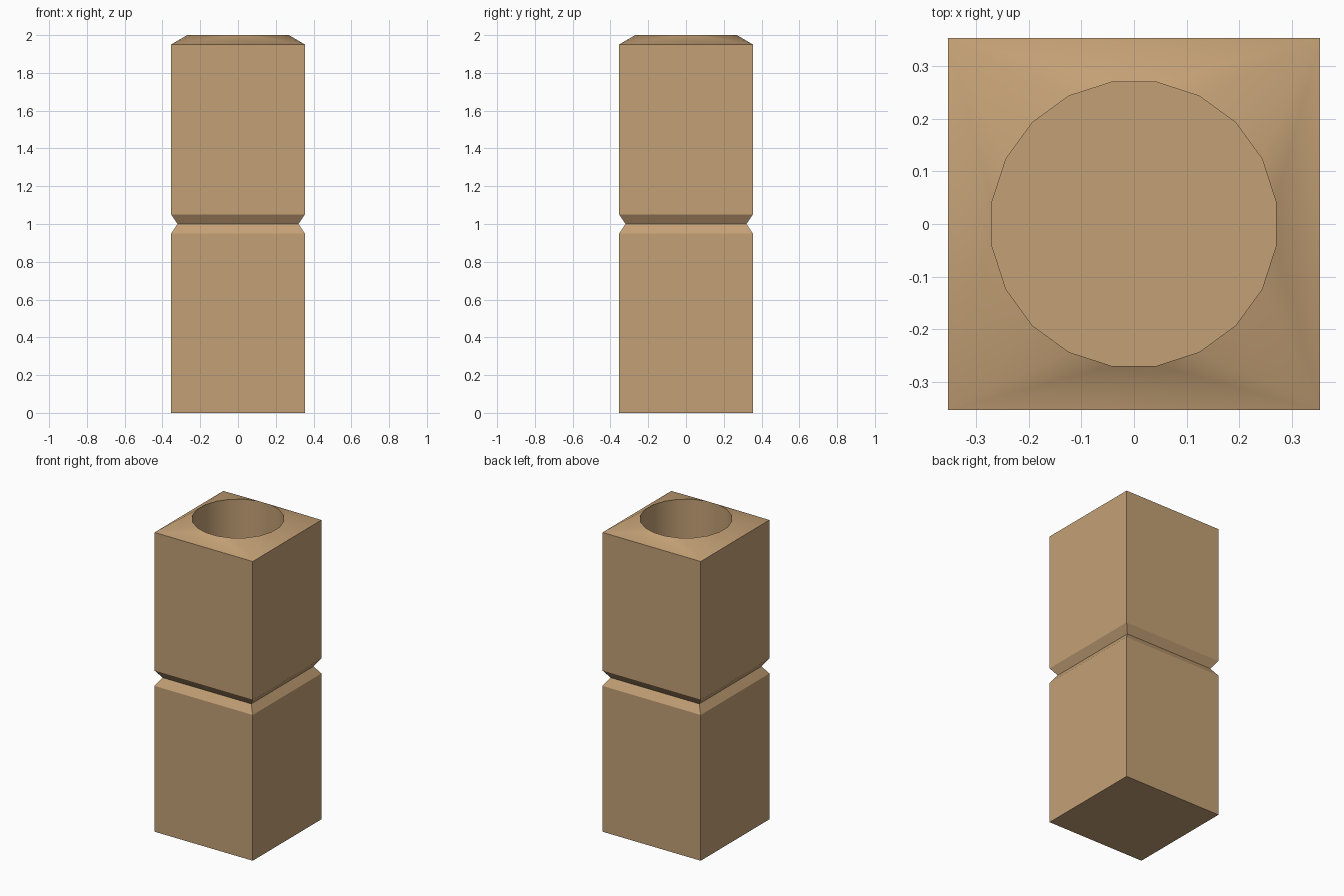
import bpy, bmesh, math

if "Cube" in bpy.data.objects:
    bpy.data.objects.remove(bpy.data.objects["Cube"])

HALF, NECK = 0.354, 0.32      # half width of post and of groove bottom
HOLE_R, HOLE_FLOOR = 0.273, 1.0
SIDES = 20

tan = bpy.data.materials.new("tan wood")
tan.diffuse_color = (0.552, 0.356, 0.181, 1)
tan.use_nodes = True
tan.node_tree.nodes["Principled BSDF"].inputs["Base Color"].default_value = tan.diffuse_color

bm = bmesh.new()


def ring(n, radius, z):
    step = 2 * math.pi / n
    return [bm.verts.new((radius * math.cos((i + 0.5) * step),
                          radius * math.sin((i + 0.5) * step), z)) for i in range(n)]


def bridge(a, b):
    n = len(a)
    for i in range(n):
        j = (i + 1) % n
        bm.faces.new((a[i], a[j], b[j], b[i]))


# Square shaft with a V groove at mid height
profile = [(HALF, 0), (HALF, 0.95), (NECK, 1.0), (HALF, 1.05), (HALF, 1.95)]
squares = [ring(4, h * math.sqrt(2), z) for h, z in profile]
bm.faces.new(squares[0][::-1])
for lower, upper in zip(squares, squares[1:]):
    bridge(lower, upper)

# Sloped shoulder from the square corners to the round rim
corners, rim = squares[-1], ring(SIDES, HOLE_R, 2.0)
per = SIDES // 4
for q in range(4):
    for k in range(per - 1):
        i = q * per + k
        bm.faces.new((corners[q], rim[i + 1], rim[i]))
    last = q * per + per - 1
    bm.faces.new((corners[q], corners[(q + 1) % 4], rim[(last + 1) % SIDES], rim[last]))

# Round socket
floor = ring(SIDES, HOLE_R, HOLE_FLOOR)
bridge(rim, floor)
bm.faces.new(floor)
bmesh.ops.recalc_face_normals(bm, faces=bm.faces)

mesh = bpy.data.meshes.new("hollow_post")
bm.to_mesh(mesh)
bm.free()
mesh.materials.append(tan)
post = bpy.data.objects.new("hollow_post", mesh)
bpy.context.collection.objects.link(post)
bpy.context.view_layer.objects.active = post
post.select_set(True)
bpy.ops.object.shade_smooth_by_angle(angle=math.radians(30))
